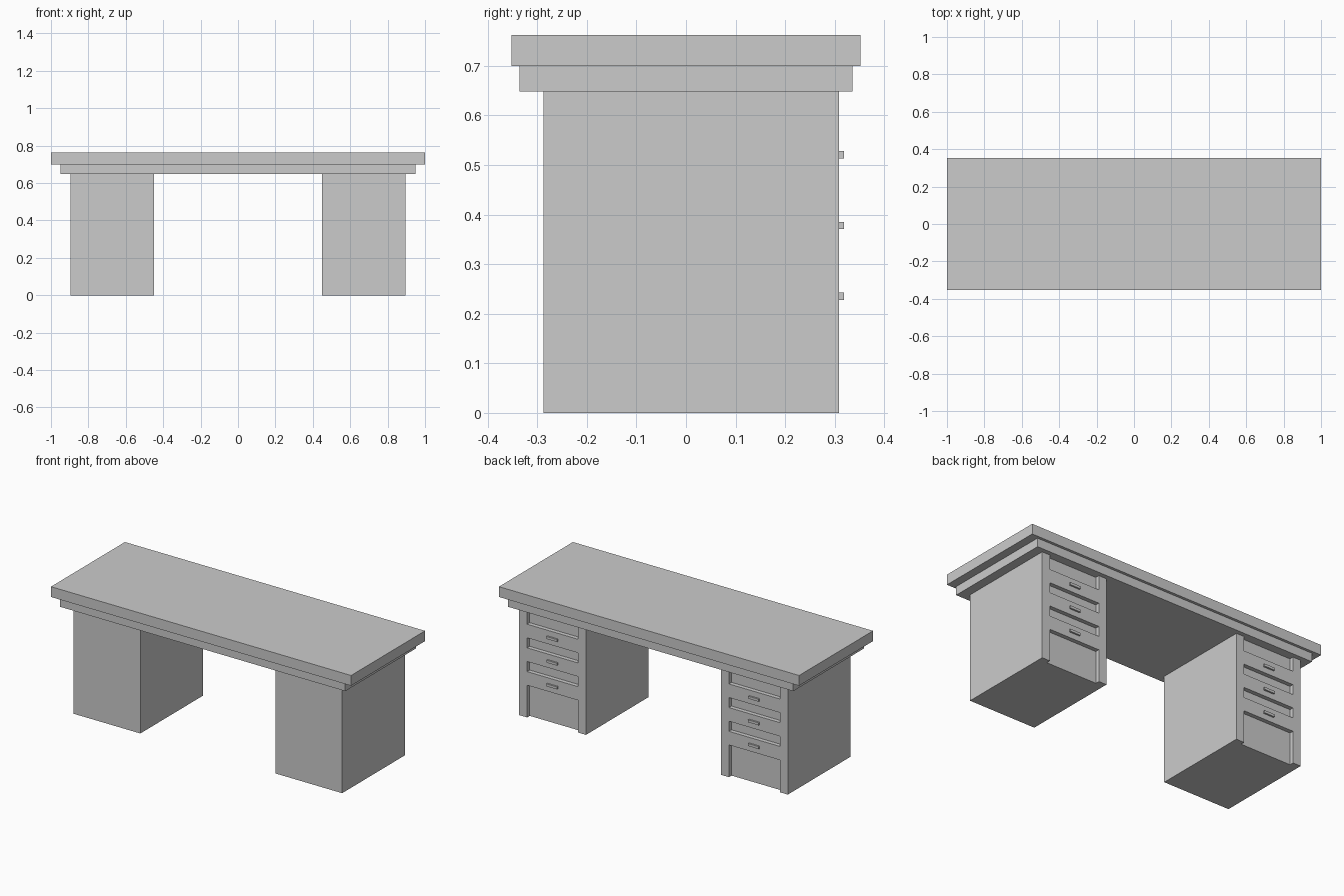
import bpy

if "Cube" in bpy.data.objects:
    bpy.data.objects.remove(bpy.data.objects["Cube"])

BODY_TOP = 0.648
FACE_Y = 0.309          # drawer-side face of the pedestals
RECESS = 0.025          # depth of gaps between drawers
HANDLE_Z = (0.235, 0.378, 0.5205)
HALF_DRAWER = 0.041


def box(name, x, y, z):
    """Box from (min, max) ranges on each axis."""
    centre = [(r[0] + r[1]) / 2 for r in (x, y, z)]
    bpy.ops.mesh.primitive_cube_add(size=1, location=centre)
    ob = bpy.context.object
    ob.name = name
    ob.scale = [r[1] - r[0] for r in (x, y, z)]
    bpy.ops.object.transform_apply(location=False, rotation=False, scale=True)
    return ob


def cut(target, cutter):
    """Subtract the cutter from the target and remove it."""
    mod = target.modifiers.new("recess", 'BOOLEAN')
    mod.operation = 'DIFFERENCE'
    mod.solver = 'EXACT'
    mod.object = cutter
    bpy.context.view_layer.objects.active = target
    bpy.ops.object.modifier_apply(modifier=mod.name)
    bpy.data.objects.remove(cutter, do_unlink=True)


# Desktop and the apron below it
box("desktop", (-1, 1), (-0.352, 0.352), (0.70, 0.762))
box("apron", (-0.95, 0.95), (-0.336, 0.336), (BODY_TOP, 0.70))

# Recess heights: floor to first drawer, between drawers, above the last
edges = [-0.05]
for z in HANDLE_Z:
    edges += [z - HALF_DRAWER, z + HALF_DRAWER]
edges.append(BODY_TOP + 0.05)
gaps = list(zip(edges[::2], edges[1::2]))

for side, label in ((-1, "left"), (1, "right")):
    cx = side * 0.6725
    # Pedestal with recesses separating the drawer fronts
    pedestal = box(label + "_pedestal", (cx - 0.2225, cx + 0.2225),
                   (-0.287, FACE_Y), (0, BODY_TOP))
    for gap in gaps:
        cutter = box("recess_cutter", (cx - 0.17, cx + 0.17),
                     (FACE_Y - RECESS, FACE_Y + 0.05), gap)
        cut(pedestal, cutter)
    # Drawer handles
    for i, z in enumerate(HANDLE_Z):
        box(f"{label}_drawer_handle_{i + 1}", (cx - 0.035, cx + 0.035),
            (FACE_Y, FACE_Y + 0.01), (z - 0.0075, z + 0.0075))
